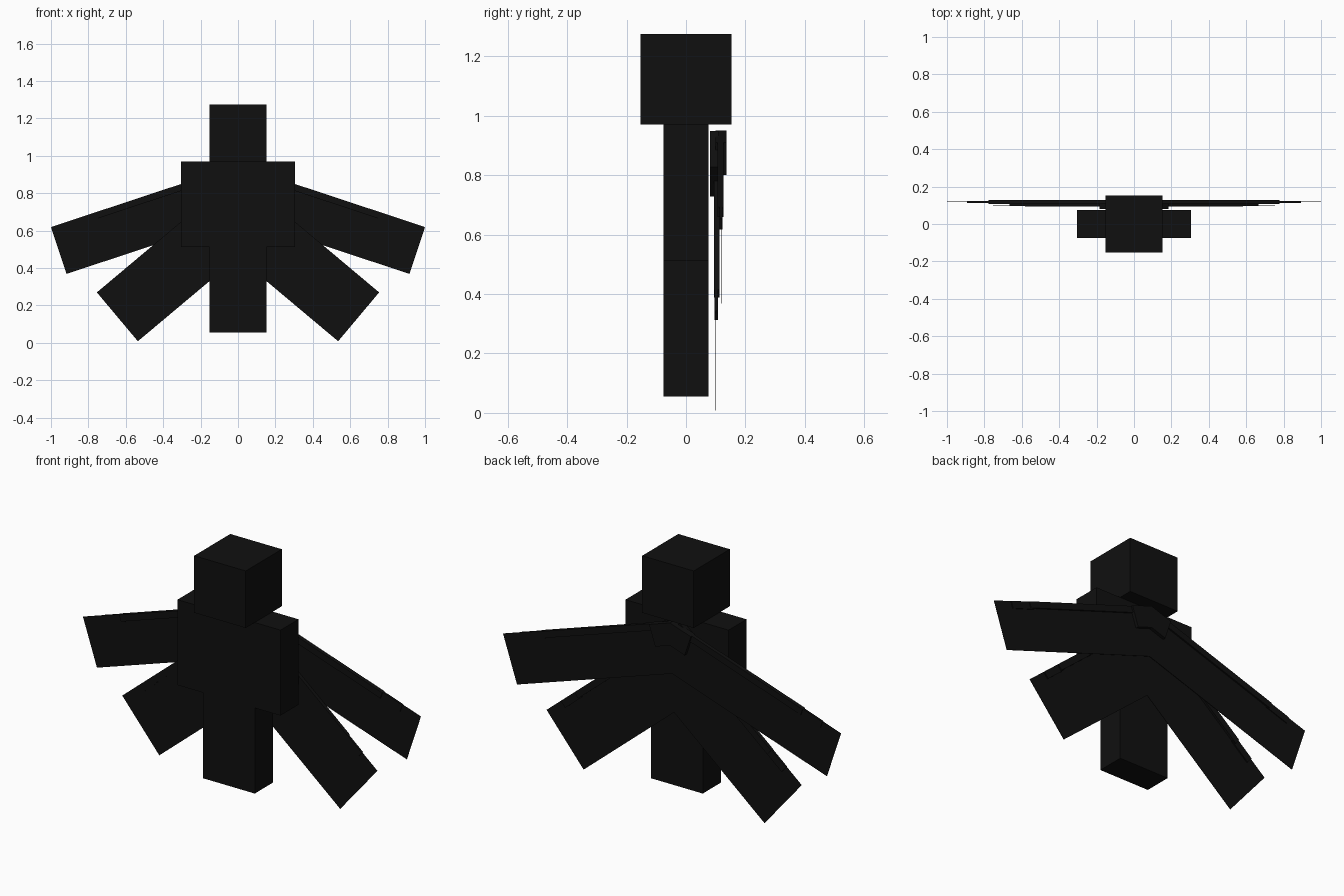
import bpy
import bmesh
import math
from mathutils import Matrix, Vector

if "Cube" in bpy.data.objects:
    bpy.data.objects.remove(bpy.data.objects["Cube"])

black = bpy.data.materials.new("near_black")
black.diffuse_color = (0.005, 0.005, 0.005, 1)
black.use_nodes = True
black.node_tree.nodes["Principled BSDF"].inputs["Base Color"].default_value = black.diffuse_color


def finish(name, bm):
    bmesh.ops.recalc_face_normals(bm, faces=bm.faces)
    mesh = bpy.data.meshes.new(name)
    bm.to_mesh(mesh)
    bm.free()
    mesh.materials.append(black)
    bpy.context.collection.objects.link(bpy.data.objects.new(name, mesh))


def add_box(bm, lo, hi):
    lo, hi = Vector(lo), Vector(hi)
    verts = bmesh.ops.create_cube(bm, size=1)["verts"]
    size = hi - lo
    for v in verts:
        v.co = Vector([c * s for c, s in zip(v.co, size)]) + (lo + hi) / 2


def box(name, lo, hi):
    bm = bmesh.new()
    add_box(bm, lo, hi)
    finish(name, bm)


def wing_part(name, side, root_z, angle, u, v, y):
    """Box along a sloping wing: u runs outward, v runs down across the wing."""
    bm = bmesh.new()
    add_box(bm, (u[0], y[0], -v[1]), (u[1], y[1], -v[0]))
    turn = Matrix.Rotation(math.radians(angle), 4, 'Y')
    bm.transform(Matrix.Translation((0, 0, root_z)) @ turn)
    # trim at the centre line so the two wings meet there
    cut = bmesh.ops.bisect_plane(bm, geom=bm.verts[:] + bm.edges[:] + bm.faces[:],
                                 plane_co=(0, 0, 0), plane_no=(-1, 0, 0),
                                 clear_outer=True)["geom_cut"]
    edges = [e for e in cut if isinstance(e, bmesh.types.BMEdge)]
    if edges:
        bmesh.ops.holes_fill(bm, edges=edges)
    bm.transform(Matrix.Diagonal((side, 1, 1, 1)))
    finish(name, bm)


# blocky body
A, B, D = 0.1525, 0.305, 0.076
box("head", (-A, -A, 0.97), (A, A, 1.275))
box("torso", (-A, -D, 0.513), (A, D, 0.97))
for label, s in (("left", 1), ("right", -1)):
    x0, x1 = sorted((s * A, s * B))
    box(label + "_arm", (x0, -D, 0.513), (x1, D, 0.97))
    x0, x1 = sorted((0, s * A))
    box(label + "_leg", (x0, -D, 0.055), (x1, D, 0.513))

    # upper wing: thin membrane with a stepped bone along the top edge
    up = (s, 0.95, 18.3)
    wing_part(label + "_upper_membrane", *up, (0, 1.053), (0, 0.264), (0.117, 0.119))
    wing_part(label + "_upper_root", *up, (0, 0.13), (0, 0.115), (0.10, 0.136))
    wing_part(label + "_upper_inner_bone", *up, (0.1, 0.82), (0, 0.035), (0.106, 0.127))
    wing_part(label + "_upper_outer_bone", *up, (0.8, 0.94), (0, 0.04), (0.112, 0.123))

    # lower wing, steeper and a little further forward
    low = (s, 0.903, 40)
    wing_part(label + "_lower_membrane", *low, (0, 0.985), (0, 0.341), (0.099, 0.101))
    wing_part(label + "_lower_root", *low, (0, 0.19), (-0.06, 0.07), (0.08, 0.11))
    wing_part(label + "_lower_inner_bone", *low, (0.15, 0.76), (0, 0.035), (0.094, 0.113))
    wing_part(label + "_lower_outer_bone", *low, (0.74, 0.87), (0, 0.04), (0.096, 0.107))
